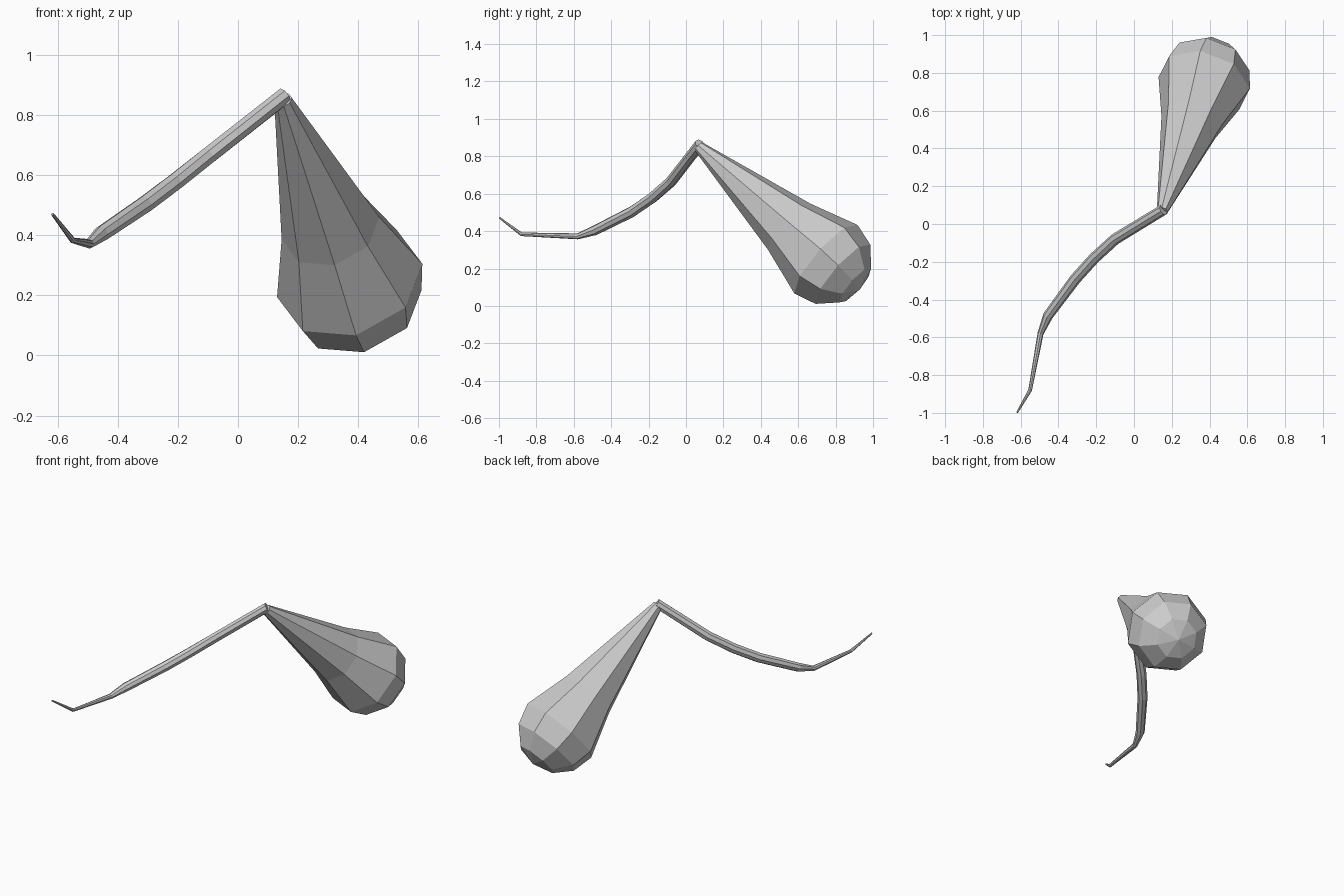
import bpy, bmesh, math
from mathutils import Vector

if "Cube" in bpy.data.objects:
    bpy.data.objects.remove(bpy.data.objects["Cube"])


def loft(name, path, radii, sides, ref, phase=0.0):
    """Skin flat-faced rings along a path; a zero radius closes to a point."""
    pts = [Vector(p) for p in path]
    bm = bmesh.new()
    rings = []
    for i, (p, r) in enumerate(zip(pts, radii)):
        before = (p - pts[i - 1]).normalized() if i else Vector()
        after = (pts[i + 1] - p).normalized() if i + 1 < len(pts) else Vector()
        t = (before + after).normalized()
        u = (Vector(ref) - t * t.dot(Vector(ref))).normalized()
        v = t.cross(u)
        if r == 0:
            rings.append([bm.verts.new(p)] * sides)
            continue
        angles = [phase + math.tau * k / sides for k in range(sides)]
        rings.append([bm.verts.new(p + r * (math.cos(a) * u + math.sin(a) * v)) for a in angles])
    for low, high in zip(rings, rings[1:]):
        for k in range(sides):
            n = (k + 1) % sides
            quad = [low[k], low[n], high[n], high[k]]
            bm.faces.new(list(dict.fromkeys(quad)))
    for ring, r in ((rings[0], radii[0]), (rings[-1], radii[-1])):
        if r > 0:
            bm.faces.new(ring)
    bmesh.ops.recalc_face_normals(bm, faces=bm.faces)
    mesh = bpy.data.meshes.new(name)
    bm.to_mesh(mesh)
    bm.free()
    obj = bpy.data.objects.new(name, mesh)
    bpy.context.collection.objects.link(obj)
    return obj


# Teardrop bulb: narrow neck flaring into a faceted hemisphere
neck = Vector((0.15, 0.068, 0.852))
centre = Vector((0.372, 0.748, 0.25))
axis = (centre - neck).normalized()
R = 0.25
path = [neck, centre - 0.27 * axis]
radii = [0.03, 0.168]
for deg in (0, 30, 60, 90):
    a = math.radians(deg)
    path.append(centre + axis * R * math.sin(a))
    radii.append(R * math.cos(a) if deg < 90 else 0)
loft("bulb", path, radii, 8, (1, 0, 0), math.radians(40))

# Curved stem tapering to an upturned tip
stem = [(0.155, 0.075, 0.865), (-0.10, -0.08, 0.665), (-0.21, -0.18, 0.578),
        (-0.31, -0.29, 0.503), (-0.455, -0.485, 0.405), (-0.495, -0.58, 0.372),
        (-0.55, -0.88, 0.383), (-0.618, -0.997, 0.471)]
loft("stem", stem, [0.029, 0.03, 0.03, 0.03, 0.027, 0.016, 0.01, 0.005], 8, (0, 0, 1))
